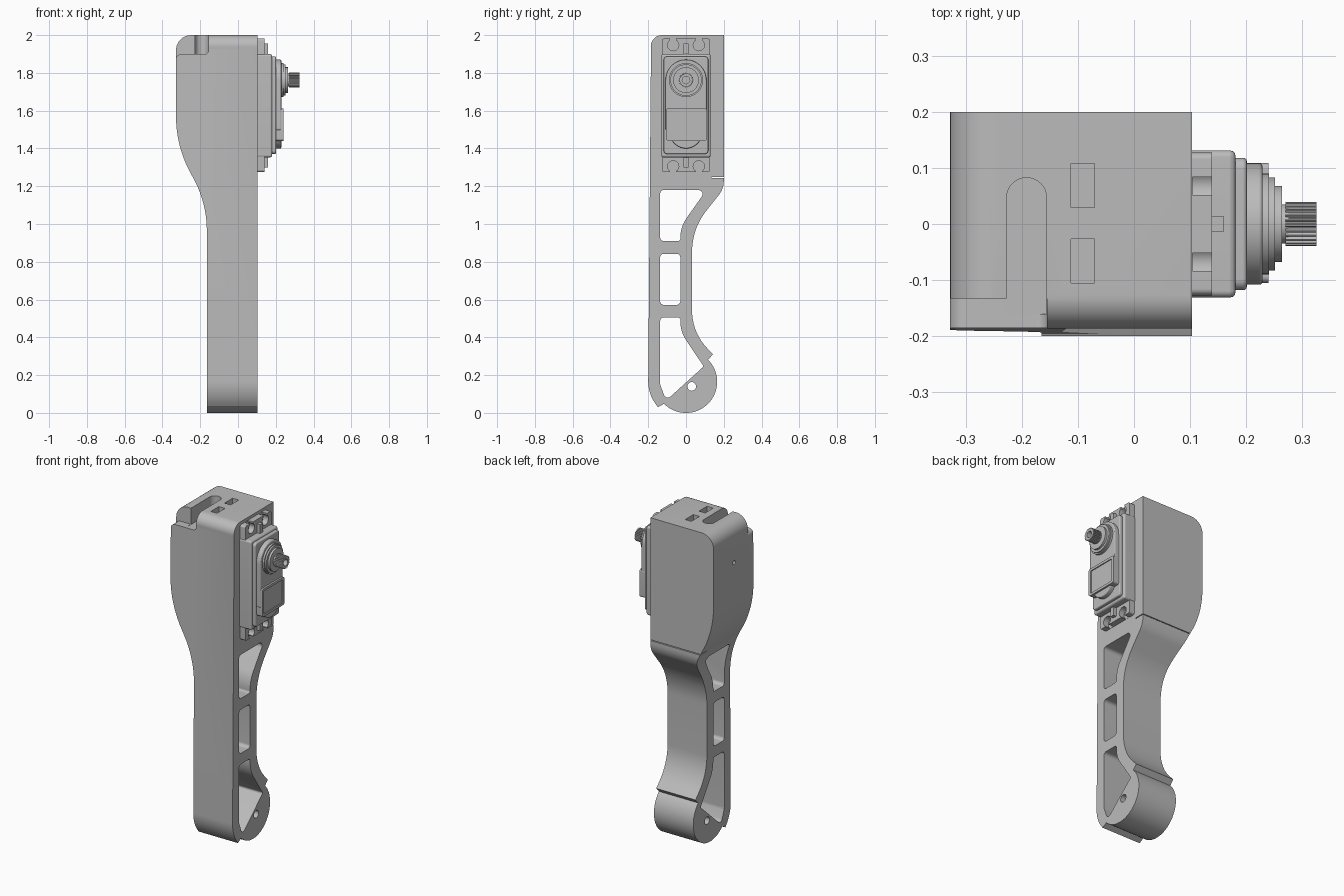
import bpy, bmesh, math
from mathutils import Vector

if "Cube" in bpy.data.objects:
    bpy.data.objects.remove(bpy.data.objects["Cube"])

grey = bpy.data.materials.new("plain grey")
grey.diffuse_color = (0.5, 0.5, 0.5, 1)
grey.use_nodes = True
grey.node_tree.nodes["Principled BSDF"].inputs["Base Color"].default_value = grey.diffuse_color


def rounded(pts):
    """Polygon from (u, v[, fillet radius]) corners."""
    out = []
    for i, p in enumerate(pts):
        c = Vector(p[:2])
        r = p[2] if len(p) > 2 else 0
        if not r:
            out.append(c)
            continue
        a = (Vector(pts[i - 1][:2]) - c).normalized()
        b = (Vector(pts[(i + 1) % len(pts)][:2]) - c).normalized()
        half = a.angle(b) / 2
        centre = c + (a + b).normalized() * r / math.sin(half)
        start = c + a * r / math.tan(half) - centre
        end = c + b * r / math.tan(half) - centre
        sweep = math.atan2(start.x * end.y - start.y * end.x, start.dot(end))
        for k in range(11):
            t = sweep * k / 10
            out.append(centre + Vector((start.x * math.cos(t) - start.y * math.sin(t),
                                        start.x * math.sin(t) + start.y * math.cos(t))))
    return out


def arc(cu, cv, r, a0=0, a1=360, n=48):
    full = abs(a1 - a0) == 360
    return [(cu + r * math.cos(math.radians(a0 + (a1 - a0) * k / n)),
             cv + r * math.sin(math.radians(a0 + (a1 - a0) * k / n)))
            for k in range(n if full else n + 1)]


def rect(u0, u1, v0, v1, r=0):
    return rounded([(u0, v0, r), (u1, v0, r), (u1, v1, r), (u0, v1, r)])


def prism(name, profile, axis, lo, hi, bevel=0):
    """Extrude a profile along an axis; profile is (y,z), (x,z) or (x,y)."""
    place = {"X": lambda u, v, w: (w, u, v), "Y": lambda u, v, w: (u, w, v),
             "Z": lambda u, v, w: (u, v, w)}[axis]
    bm = bmesh.new()
    rings = [[bm.verts.new(place(p[0], p[1], w)) for p in profile] for w in (lo, hi)]
    bm.faces.new(rings[0])
    bm.faces.new(rings[1])
    n = len(profile)
    for i in range(n):
        j = (i + 1) % n
        bm.faces.new((rings[0][i], rings[0][j], rings[1][j], rings[1][i]))
    bmesh.ops.recalc_face_normals(bm, faces=bm.faces)
    me = bpy.data.meshes.new(name)
    bm.to_mesh(me)
    bm.free()
    me.materials.append(grey)
    ob = bpy.data.objects.new(name, me)
    bpy.context.collection.objects.link(ob)
    if bevel:
        m = ob.modifiers.new("soft rim", "BEVEL")
        m.width, m.segments, m.limit_method = bevel, 3, "ANGLE"
        m.angle_limit = math.radians(50)
    return ob


def boolean(ob, cutter, operation="DIFFERENCE"):
    m = ob.modifiers.new("cut", "BOOLEAN")
    m.object, m.operation, m.solver = cutter, operation, "EXACT"
    bpy.context.view_layer.objects.active = ob
    bpy.ops.object.modifier_apply(modifier=m.name)
    bpy.data.objects.remove(cutter)


# Leg housing: side outline intersected with front outline
side = rounded([(-0.2, 2, 0.06), (0.2, 2), (0.2, 1.245), (0.2, 1.186, 0.12),
                (0.032, 0.975, 0.35), (0.032, 0.426, 0.29), (0.143, 0.31)])
side += arc(0, 0.165, 0.165, 45, -135)
side += rounded([(-0.116, 0.048), (-0.148, 0.03), (-0.2, 0.1, 0.2), (-0.2, 2)])[1:-1]
housing = prism("leg_housing", side, "X", -0.4, 0.103)
front = rounded([(-0.165, -0.1), (-0.165, 1.115, 0.58), (-0.328, 1.407, 0.62),
                 (-0.328, 2.0, 0.08), (-0.24, 2.0), (-0.24, 2.1), (0.3, 2.1), (0.3, -0.1)])
boolean(housing, prism("cutter", front, "Y", -0.4, 0.4), "INTERSECT")

# Weight-saving windows and ankle pin hole
windows = [
    rounded([(-0.137, 0.91, 0.02), (-0.03, 0.91, 0.012), (-0.03, 0.985, 0.18),
             (0.108, 1.18, 0.022), (-0.137, 1.18, 0.02)]),
    rect(-0.137, -0.03, 0.572, 0.842, 0.02),
    rounded([(-0.137, 0.505, 0.02), (-0.03, 0.505, 0.012), (-0.03, 0.43, 0.18),
             (0.094, 0.246, 0.012), (-0.105, 0.066, 0.02), (-0.137, 0.15, 0.05)]),
    arc(0.03, 0.14, 0.023, n=24)]
for w in windows:
    boolean(housing, prism("cutter", w, "X", -0.5, 0.5))

# Lowered front corner and cable slot in the top
step = rounded([(-0.45, 1.83), (-0.332, 1.84), (-0.326, 1.9, 0.03), (-0.155, 1.9, 0.02),
                (-0.155, 2.1), (-0.45, 2.1)])
boolean(housing, prism("cutter", step, "Y", -0.3, -0.133))
slot = [(-0.227, -0.16), (-0.156, -0.16)] + arc(-0.1915, 0.047, 0.0355, 0, 180, 20)
boolean(housing, prism("cutter", slot, "Z", 1.899, 2.1))

# Strap holes in the top, screw hole in the left, parting line on the back
for y0, y1 in ((-0.105, -0.027), (0.029, 0.108)):
    boolean(housing, prism("cutter", rect(-0.112, -0.07, y0, y1), "Z", 1.93, 2.1))
boolean(housing, prism("cutter", arc(0, 1.762, 0.012, n=16), "X", -0.5, -0.25))
boolean(housing, prism("cutter", rect(0.135, 0.3, 1.243, 1.248), "X", -0.5, 0.5))

# Servo mounting flange with open screw holes
AXIS_Z = 1.762
flange = prism("servo_flange", rect(-0.127, 0.127, 1.275, 1.982, 0.012), "X", 0.08, 0.139)
for y in (-0.068, 0.068):
    for z, tip in ((1.947, 2.05), (1.305, 1.2)):
        boolean(flange, prism("cutter", arc(y, z, 0.03, n=24), "X", 0.104, 0.3))
        boolean(flange, prism("cutter", rect(y - 0.016, y + 0.016, min(z, tip), max(z, tip)),
                              "X", 0.104, 0.3))
prism("flange_rib", rect(-0.013, 0.013, 1.3, 1.955), "X", 0.12, 0.16)

# Servo case, stacked outwards
prism("servo_case", rect(-0.131, 0.131, 1.353, 1.9, 0.012), "X", 0.09, 0.181, 0.01)
prism("servo_case_lid", rect(-0.118, 0.118, 1.37, 1.887, 0.02), "X", 0.17, 0.201, 0.006)
gear_cover = (arc(0, AXIS_Z, 0.108, 0, 180, 32) + [(-0.108, 1.5)]
              + arc(0, 1.485, 0.085, 180, 360, 32) + [(0.108, 1.5)])
prism("gear_cover", gear_cover, "X", 0.19, 0.229, 0.005)
plate = prism("cover_plate", rect(-0.105, 0.109, 1.44, 1.612, 0.012), "X", 0.2, 0.24)
boolean(plate, prism("cutter", rect(-0.09, 0.094, 1.455, 1.597, 0.008), "X", 0.234, 0.3))

# Output bearing steps and splined shaft
for i, (r, x) in enumerate(((0.09, 0.241), (0.083, 0.251), (0.068, 0.264), (0.035, 0.275))):
    prism("bearing_step_%d" % (i + 1), arc(0, AXIS_Z, r), "X", 0.2, x)
teeth = []
for k in range(50):
    r, a = (0.039 if k % 2 else 0.034), math.tau * k / 50
    teeth += [(r * math.cos(a + d), AXIS_Z + r * math.sin(a + d)) for d in (-0.035, 0.035)]
shaft = prism("splined_shaft", teeth, "X", 0.27, 0.325)
boolean(shaft, prism("cutter", arc(0, AXIS_Z, 0.02, n=24), "X", 0.285, 0.4))

# Smooth rounded surfaces, keep hard edges
bpy.ops.object.select_all(action="DESELECT")
for ob in bpy.context.scene.objects:
    ob.select_set(True)
    bpy.context.view_layer.objects.active = ob
bpy.ops.object.shade_smooth_by_angle(angle=math.radians(30))
